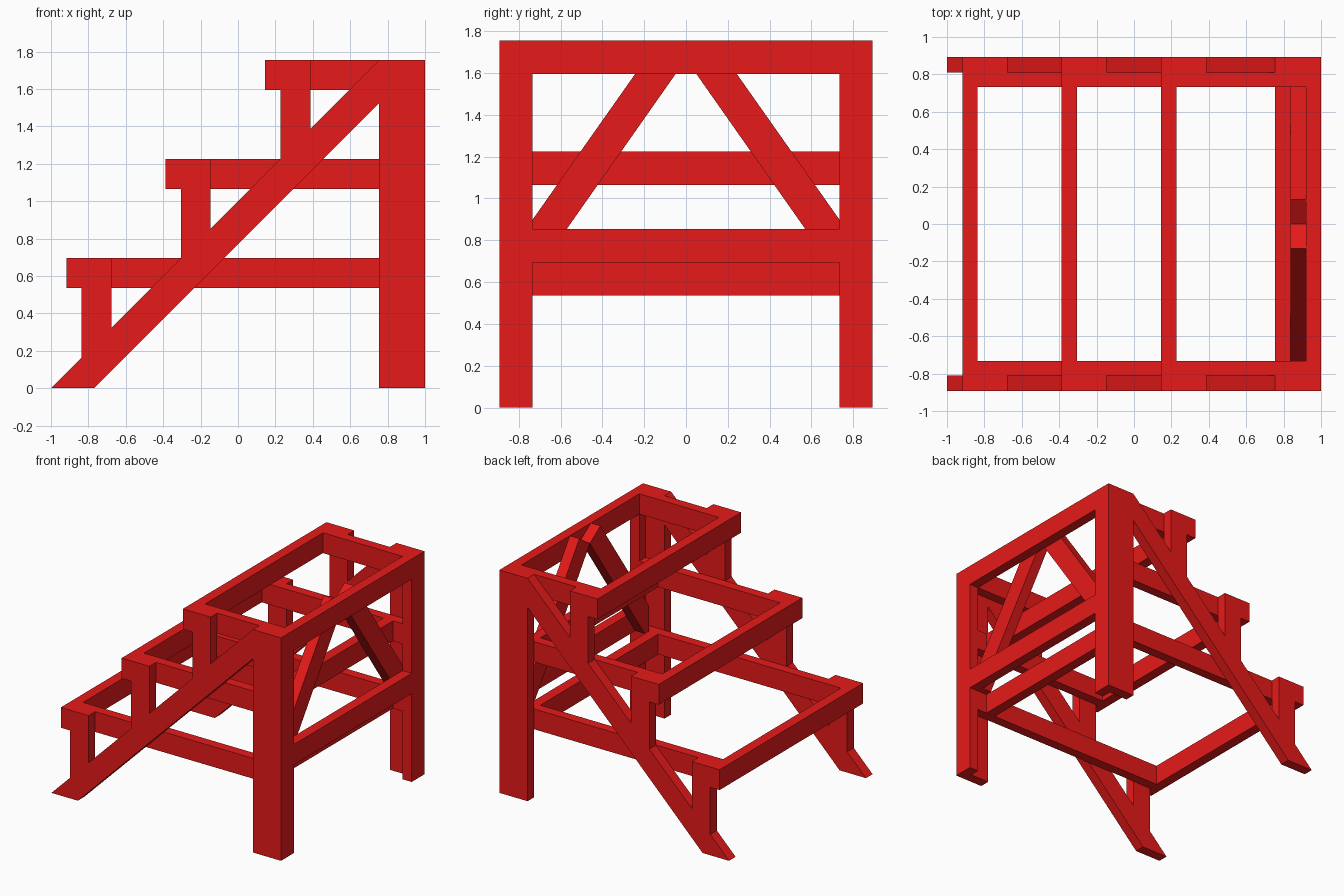
import bpy, bmesh

if "Cube" in bpy.data.objects:
    bpy.data.objects.remove(bpy.data.objects["Cube"])

W, M, I = 0.893, 0.811, 0.733      # outer face, plank joint and inner face in y
H, T = 1.755, 0.16                 # total height, plank width

red = bpy.data.materials.new("red_paint")
red.diffuse_color = (0.8, 0.01, 0.01, 1)
red.use_nodes = True
red.node_tree.nodes["Principled BSDF"].inputs["Base Color"].default_value = red.diffuse_color


def prism(name, profile, axis, lo, hi, mirror=False):
    """Extrude a 2D profile along x (profile is y,z), y (x,z) or z (x,y)."""
    def place(p, d):
        c = list(p)
        c.insert("xyz".index(axis), d)
        return c
    bm = bmesh.new()
    a = [bm.verts.new(place(p, lo)) for p in profile]
    b = [bm.verts.new(place(p, hi)) for p in profile]
    bm.faces.new(a)
    bm.faces.new(b)
    n = len(a)
    for i in range(n):
        j = (i + 1) % n
        bm.faces.new((a[i], a[j], b[j], b[i]))
    bmesh.ops.recalc_face_normals(bm, faces=bm.faces)
    mesh = bpy.data.meshes.new(name)
    bm.to_mesh(mesh)
    bm.free()
    mesh.materials.append(red)
    ob = bpy.data.objects.new(name, mesh)
    bpy.context.collection.objects.link(ob)
    if mirror:
        m = ob.modifiers.new("mirror", 'MIRROR')
        m.use_axis = (False, True, False)
        m.use_mirror_merge = False
    return ob


def rect(a0, a1, b0, b1):
    return [(a0, b0), (a1, b0), (a1, b1), (a0, b1)]


# L-section rear legs
prism("rear_leg", [(0.755, W), (1, W), (1, I), (0.92, I), (0.92, M), (0.755, M)],
      'z', 0, H, mirror=True)

# Sloping stringers
prism("stringer", [(-1, 0), (-0.77, 0), (0.755, 1.525), (0.755, H)],
      'y', M, W, mirror=True)

# Three steps: nose beam, posts standing on the stringer, side rails
for i, (x, top) in enumerate([(-0.918, 0.695), (-0.388, 1.225), (0.145, H)], 1):
    p0, p1 = x + 0.082, x + 0.242
    prism(f"step_{i}_nose_beam", rect(x, p0, top - T, top), 'y', -W, W)
    prism(f"step_{i}_post", [(p0, p0 + 1), (p1, p1 + 1), (p1, top), (p0, top)],
          'y', M, W, mirror=True)
    prism(f"step_{i}_side_rail", rect(p0, 0.92, top - T, top), 'y', I, M, mirror=True)
    if i < 3:
        prism(f"step_{i}_rear_beam", rect(0.755, 0.837, top - T, top), 'y', -I, I)

# Back beams between the legs
for name, z in (("back_lower_beam", 0.695), ("back_top_beam", H - T)):
    prism(name, rect(0.92, 1, z, z + T), 'y', -I, I)

# Diagonal back braces meeting at the centre
prism("back_brace", [(0, 1.666), (0.131, H), (I, 0.9), (I, 0.695), (0.682, 0.695)],
      'x', 0.837, 0.92, mirror=True)
